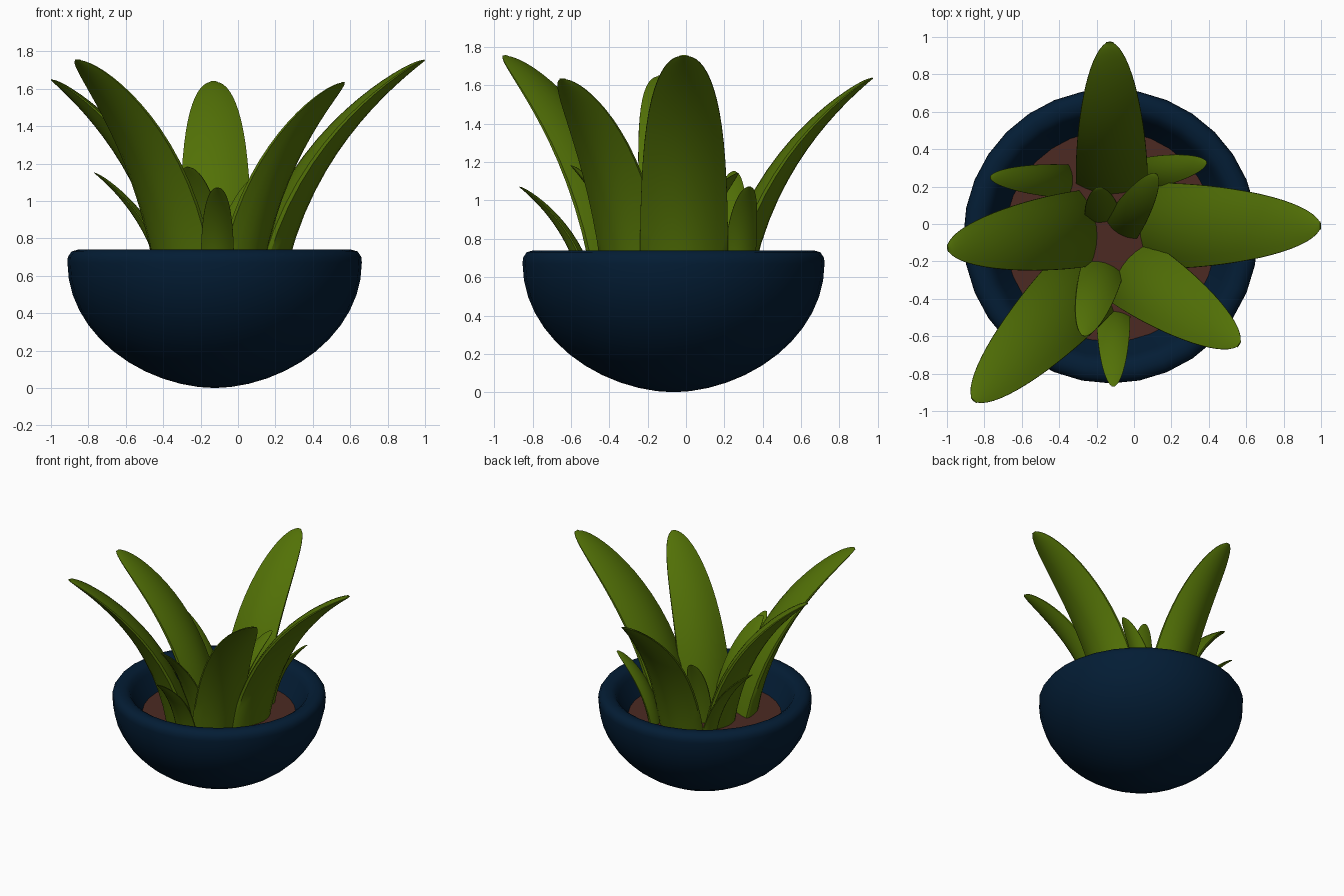
import bpy, bmesh, math
from mathutils import Vector

if "Cube" in bpy.data.objects:
    bpy.data.objects.remove(bpy.data.objects["Cube"])


def material(name, rgb):
    m = bpy.data.materials.new(name)
    m.diffuse_color = (*rgb, 1)
    m.use_nodes = True
    m.node_tree.nodes["Principled BSDF"].inputs["Base Color"].default_value = m.diffuse_color
    return m


GREEN = material("leaf green", (0.085, 0.165, 0.002))
NAVY = material("navy glaze", (0.001, 0.012, 0.035))
BROWN = material("soil brown", (0.072, 0.023, 0.016))
CX, CY = -0.125, -0.065


def finish(bm, name, mat, angle=50):
    bmesh.ops.recalc_face_normals(bm, faces=bm.faces)
    me = bpy.data.meshes.new(name)
    bm.to_mesh(me)
    bm.free()
    me.materials.append(mat)
    ob = bpy.data.objects.new(name, me)
    bpy.context.collection.objects.link(ob)
    bpy.ops.object.select_all(action='DESELECT')
    ob.select_set(True)
    bpy.context.view_layer.objects.active = ob
    bpy.ops.object.shade_smooth_by_angle(angle=math.radians(angle))
    return ob


# Bowl: elliptical outside, rounded rim, inner wall down to the soil
profile = [(0.787 * math.sin(a) ** 1.08, 0.67 * (1 - math.cos(a)))
           for a in (math.pi / 2 * i / 12 for i in range(13))]
profile += [(0.785, 0.70), (0.765, 0.73), (0.73, 0.74), (0.69, 0.735),
            (0.66, 0.715), (0.64, 0.68), (0.60, 0.61), (0.555, 0.535)]
bm = bmesh.new()
vs = [bm.verts.new((CX + r, CY, z)) for r, z in profile]
es = [bm.edges.new(p) for p in zip(vs, vs[1:])]
bmesh.ops.spin(bm, geom=vs + es, cent=(CX, CY, 0), axis=(0, 0, 1),
               angle=math.tau, steps=32)
bmesh.ops.remove_doubles(bm, verts=bm.verts, dist=0.0005)
bowl = finish(bm, "bowl", NAVY, angle=60)
# make sure the outside faces outward
if min(bowl.data.polygons, key=lambda p: p.center.z).normal.z > 0:
    bowl.data.flip_normals()

# Soil disc
bm = bmesh.new()
bmesh.ops.create_circle(bm, cap_ends=True, segments=32, radius=0.566)
bmesh.ops.translate(bm, verts=bm.verts, vec=(CX, CY, 0.55))
soil = finish(bm, "soil", BROWN)
if soil.data.polygons[0].normal.z < 0:
    soil.data.flip_normals()


def leaf(name, base, tip, width):
    """Fleshy solid leaf: rounded back, gently domed inner face, arching out."""
    b, t = Vector((*base, 0.5)), Vector(tip)
    d = t - b
    out = Vector((d.x, d.y, 0))
    c = b + out * 0.16 + Vector((0, 0, d.z * 0.6))
    side = Vector((-out.y, out.x, 0)).normalized()
    bm = bmesh.new()
    rows = []
    n, m = 18, 8
    steps = [2 * j / m - 1 for j in range(m + 1)]
    for i in range(n + 1):
        u = 1 - (1 - i / n) ** 2            # denser rows near the tip
        p = b * (1 - u) ** 2 + c * (2 * u * (1 - u)) + t * u * u
        tan = ((c - b) * (1 - u) + (t - c) * u).normalized()
        inward = side.cross(tan)
        if inward.dot(out) > 0:
            inward = -inward
        w = width / 2 * max(0.1, math.sqrt(max(0, 1 - u ** 2.8)))
        depth = w * (0.92 - 0.5 * u)
        # back arc, then the inner face, joined by a thin rim
        ring = [(s, depth * 0.55 * s * s) for s in steps]
        ring += [(s, depth * (1 - 0.33 * s * s)) for s in reversed(steps)]
        rows.append([bm.verts.new(p + side * (w * s) + inward * h)
                     for s, h in ring])
    k = len(rows[0])
    for r, q in zip(rows, rows[1:]):
        for j in range(k):
            bm.faces.new((r[j], r[(j + 1) % k], q[(j + 1) % k], q[j]))
    bm.faces.new(rows[0])
    bm.faces.new(rows[-1])
    finish(bm, name, GREEN)


# Large outer leaves
leaf("large_leaf_right", (0.235, -0.01), (1.0, -0.01, 1.75), 0.46)
leaf("large_leaf_back", (-0.12, 0.33), (-0.13, 0.975, 1.635), 0.385)
leaf("large_leaf_left", (-0.38, -0.04), (-1.0, -0.13, 1.645), 0.41)
leaf("large_leaf_front_left", (-0.35, -0.41), (-0.86, -0.945, 1.75), 0.43)
leaf("large_leaf_front_right", (0.08, -0.32), (0.565, -0.645, 1.63), 0.39)
# Small leaves between them
leaf("small_leaf_back_left", (-0.40, 0.23), (-0.77, 0.25, 1.15), 0.18)
leaf("small_leaf_back_right", (0.12, 0.28), (0.39, 0.33, 1.07), 0.17)
leaf("small_leaf_front", (-0.11, -0.54), (-0.11, -0.87, 1.07), 0.18)
# Young inner leaves
leaf("inner_leaf_front", (-0.185, -0.30), (-0.27, -0.60, 1.18), 0.23)
leaf("inner_leaf_centre", (-0.175, 0.09), (-0.19, 0.20, 1.06), 0.19)
leaf("inner_leaf_back_right", (-0.04, 0.02), (0.12, 0.27, 1.14), 0.20)
